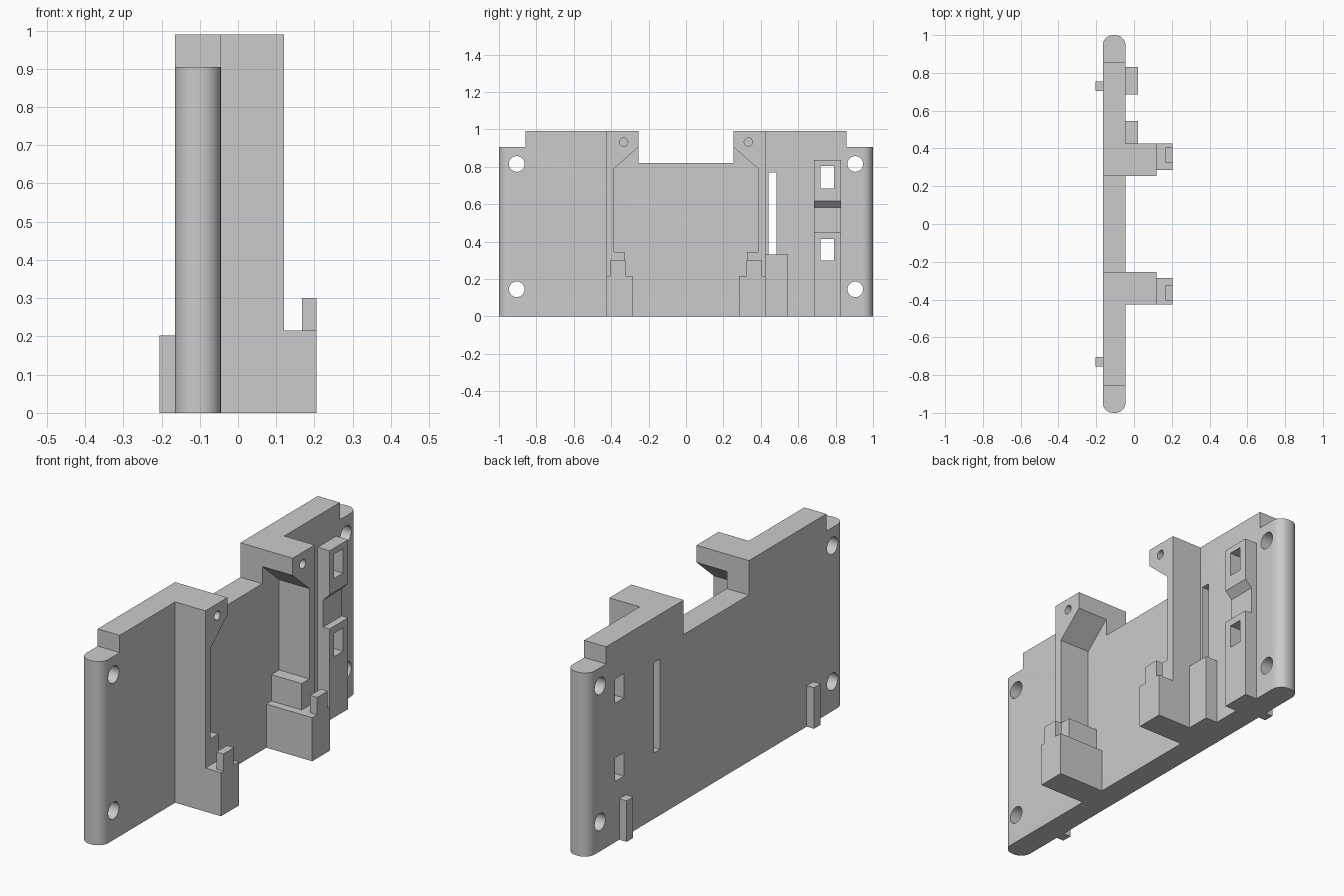
import bpy
import bmesh
import math
from mathutils import Matrix

if "Cube" in bpy.data.objects:
    bpy.data.objects.remove(bpy.data.objects["Cube"], do_unlink=True)

grey = bpy.data.materials.new("plain grey")
grey.use_nodes = True
grey.diffuse_color = (0.6, 0.6, 0.6, 1)
grey.node_tree.nodes["Principled BSDF"].inputs["Base Color"].default_value = (0.6, 0.6, 0.6, 1)

BACK, FACE = -0.165, -0.045      # back and front of the plate
PAD = 0.02                       # outer face of the raised strips
ARM = 0.12                       # outer face of the arms
FOOT = 0.205                     # outer face of the feet


def finish(name, bm):
    bmesh.ops.recalc_face_normals(bm, faces=bm.faces)
    mesh = bpy.data.meshes.new(name)
    bm.to_mesh(mesh)
    bm.free()
    mesh.materials.append(grey)
    obj = bpy.data.objects.new(name, mesh)
    bpy.context.collection.objects.link(obj)
    return obj


def add_prism(bm, points, x0, x1):
    """Extrude a (y, z) outline from x0 to x1."""
    face = bm.faces.new([bm.verts.new((x0, y, z)) for y, z in points])
    result = bmesh.ops.extrude_face_region(bm, geom=[face])
    for item in result["geom"]:
        if isinstance(item, bmesh.types.BMVert):
            item.co.x = x1


def rect(y0, y1, z0, z1):
    return [(y0, z0), (y1, z0), (y1, z1), (y0, z1)]


def prism(name, points, x0, x1):
    bm = bmesh.new()
    add_prism(bm, points, x0, x1)
    return finish(name, bm)


def add_cylinder(bm, y, z, radius, x0, x1):
    place = Matrix.Translation(((x0 + x1) / 2, y, z)) @ Matrix.Rotation(math.pi / 2, 4, "Y")
    bmesh.ops.create_cone(bm, cap_ends=True, segments=32, radius1=radius, radius2=radius,
                          depth=x1 - x0, matrix=place)


def activate(obj):
    bpy.ops.object.select_all(action="DESELECT")
    obj.select_set(True)
    bpy.context.view_layer.objects.active = obj


def cut(obj, bm):
    cutter = finish("cutter", bm)
    cutter.hide_render = True
    mod = obj.modifiers.new("cut", "BOOLEAN")
    mod.operation = "DIFFERENCE"
    mod.solver = "EXACT"
    mod.object = cutter
    activate(obj)
    bpy.ops.object.modifier_apply(modifier=mod.name)
    bpy.data.objects.remove(cutter, do_unlink=True)


def add_windows(bm):
    for z0, z1 in ((0.3, 0.415), (0.685, 0.805)):
        add_prism(bm, rect(0.72, 0.79, z0, z1), -0.3, 0.3)


# Back plate with stepped top and rounded ends
half = [(1, 0), (1, 0.905), (0.857, 0.905), (0.857, 0.99), (0.254, 0.99), (0.254, 0.82)]
bm = bmesh.new()
add_prism(bm, half + [(-y, z) for y, z in reversed(half)], BACK, FACE)
ends = [e for e in bm.edges if all(abs(v.co.y) > 0.99 for v in e.verts)
        and abs(e.verts[0].co.z - e.verts[1].co.z) > 0.5]
bmesh.ops.bevel(bm, geom=ends, offset=0.054, segments=8, profile=0.5, affect="EDGES")
plate = finish("back_plate", bm)

# Screw holes, long slot and windows through the plate
bm = bmesh.new()
for y in (-0.905, 0.905):
    for z in (0.145, 0.815):
        add_cylinder(bm, y, z, 0.042, -0.3, 0.1)
add_prism(bm, rect(0.44, 0.485, 0.325, 0.77), -0.3, 0.1)
add_windows(bm)
cut(plate, bm)

# Arms with overhanging tops, feet, stops and rear pegs on both sides
arm_outline = [(0.425, 0.215), (0.425, 0.99), (0.254, 0.99), (0.254, 0.905),
               (0.385, 0.79), (0.385, 0.345), (0.325, 0.345), (0.325, 0.215)]
arms = []
for side, s in (("left", 1), ("right", -1)):
    def mirror(points):
        return [(s * y, z) for y, z in points]
    arm = prism(side + "_arm", mirror(arm_outline), FACE, ARM)
    bm = bmesh.new()
    add_cylinder(bm, s * 0.333, 0.932, 0.022, 0.0, 0.2)
    cut(arm, bm)
    arms.append(arm)
    prism(side + "_foot", mirror(rect(0.285, 0.425, 0, 0.215)), FACE, FOOT)
    prism(side + "_stop", mirror(rect(0.323, 0.406, 0.215, 0.3)), 0.167, FOOT)
    prism(side + "_rear_peg", mirror(rect(0.704, 0.755, 0, 0.202)), -0.205, BACK)

# Small block under the slot
prism("slot_block", rect(0.425, 0.545, 0, 0.33), FACE, PAD)

# Raised strip with a notch that has a sloping upper side
strip = prism("window_strip", rect(0.685, 0.83, 0, 0.835), FACE, PAD)
bm = bmesh.new()
add_windows(bm)
cut(strip, bm)
bm = bmesh.new()
low, high = -0.015, 0.06
section = [(low, 0.45), (high, 0.45), (high, 0.658), (PAD, 0.618), (low, 0.583)]
face = bm.faces.new([bm.verts.new((x, 0.6, z)) for x, z in section])
for item in bmesh.ops.extrude_face_region(bm, geom=[face])["geom"]:
    if isinstance(item, bmesh.types.BMVert):
        item.co.y = 0.9
cut(strip, bm)

# Smooth the round ends and holes, keep the corners sharp
for obj in [plate] + arms:
    activate(obj)
    bpy.ops.object.shade_smooth_by_angle(angle=math.radians(30))
